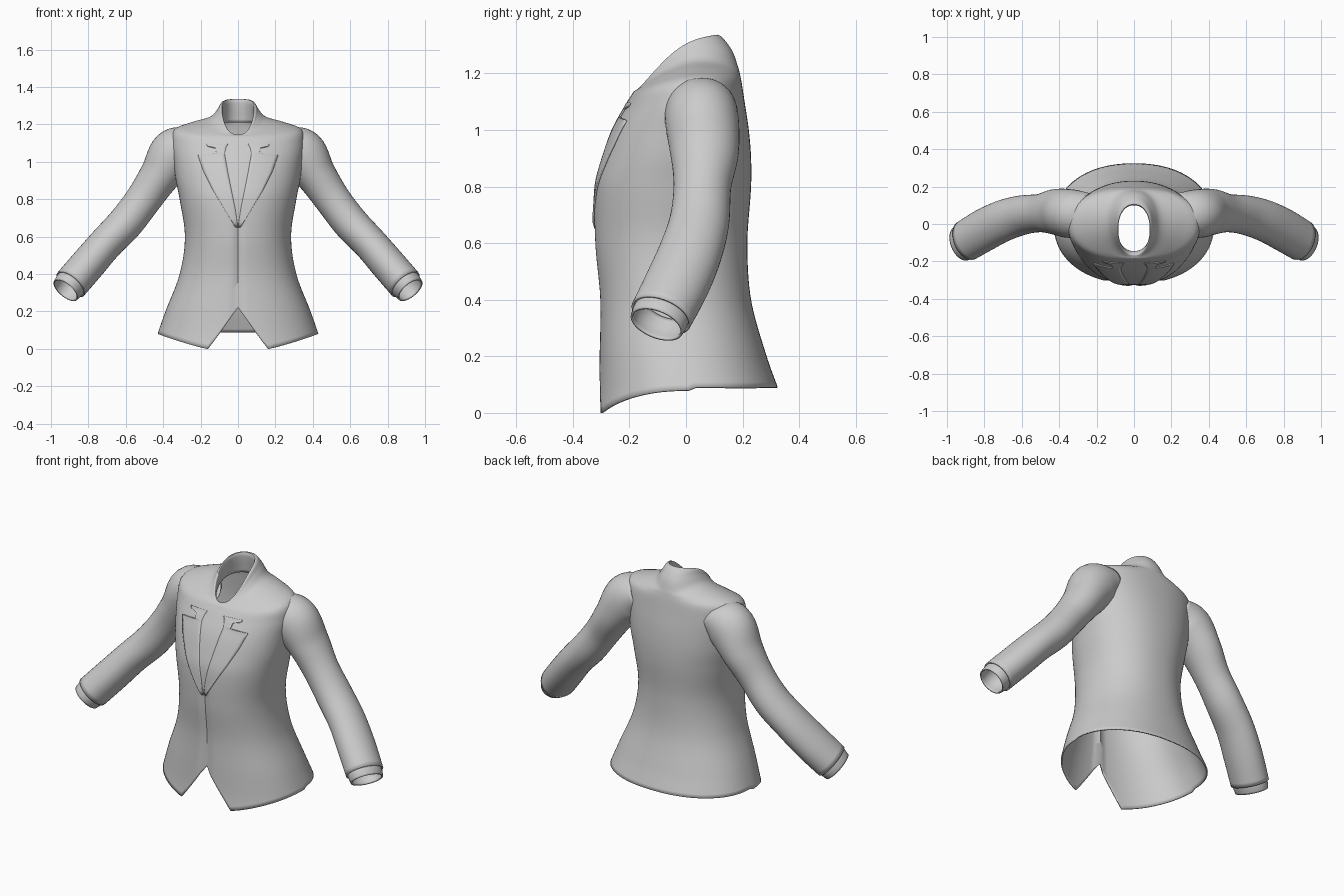
import bpy, math
from mathutils import Vector
from mathutils.bvhtree import BVHTree

if "Cube" in bpy.data.objects:
    bpy.data.objects.remove(bpy.data.objects["Cube"])

cloth = bpy.data.materials.new("grey_cloth")
cloth.diffuse_color = (0.6, 0.6, 0.6, 1)
cloth.use_nodes = True
cloth.node_tree.nodes["Principled BSDF"].inputs["Base Color"].default_value = cloth.diffuse_color


def sample(table, s):
    """Smooth curve through table rows, keyed by their first column."""
    k = [r[0] for r in table]
    n = len(k)
    s = min(max(s, k[0]), k[-1])
    i = max(j for j in range(n - 1) if k[j] <= s)
    h = k[i + 1] - k[i]
    u = (s - k[i]) / h

    def slope(j, c):
        a, b = max(j - 1, 0), min(j + 1, n - 1)
        return (table[b][c] - table[a][c]) / (k[b] - k[a])
    return [table[i][c] * (2*u**3 - 3*u*u + 1) + slope(i, c) * h * (u**3 - 2*u*u + u)
            + table[i+1][c] * (3*u*u - 2*u**3) + slope(i + 1, c) * h * (u**3 - u*u)
            for c in range(1, len(table[0]))]


def loft(name, rows, closed=True, mirror=False, thick=0.008, offset=-1):
    """Skin rows of points; returns vertices and faces for ray casts."""
    m = len(rows[0])
    verts = [p for r in rows for p in r]
    faces = [(i*m + j, i*m + (j+1) % m, (i+1)*m + (j+1) % m, (i+1)*m + j)
             for i in range(len(rows) - 1) for j in range(m if closed else m - 1)]
    me = bpy.data.meshes.new(name)
    me.from_pydata(verts, [], faces)
    me.materials.append(cloth)
    ob = bpy.data.objects.new(name, me)
    bpy.context.collection.objects.link(ob)
    bpy.context.view_layer.objects.active = ob
    bpy.ops.object.select_all(action='DESELECT')
    ob.select_set(True)
    bpy.ops.object.shade_smooth_by_angle(angle=math.radians(50))
    if mirror:
        ob.modifiers.new("mirror", 'MIRROR').use_mirror_merge = False
    sol = ob.modifiers.new("thickness", 'SOLIDIFY')
    sol.thickness, sol.offset = thick, offset
    return verts, faces


# Torso and collar: key, front z, back z, side bulge, half width, front y, back y
body = [
    (0.00, 0.00, 0.00, 0, 0.455, -0.318, 0.355),
    (0.08, 0.08, 0.08, 0, 0.430, -0.310, 0.328),
    (0.20, 0.20, 0.20, 0, 0.388, -0.306, 0.285),
    (0.40, 0.40, 0.40, 0, 0.312, -0.304, 0.230),
    (0.60, 0.60, 0.60, 0, 0.284, -0.322, 0.217),
    (0.80, 0.80, 0.80, 0, 0.312, -0.322, 0.230),
    (0.90, 0.90, 0.90, 0, 0.332, -0.298, 0.230),
    (1.00, 1.00, 1.00, 0, 0.345, -0.263, 0.222),
    (1.10, 1.085, 1.10, 0.005, 0.355, -0.217, 0.207),
    (1.15, 1.12, 1.165, 0.03, 0.340, -0.195, 0.197),
    (1.20, 1.135, 1.20, 0.04, 0.250, -0.185, 0.190),
    (1.25, 1.14, 1.225, 0.053, 0.150, -0.178, 0.183),
    (1.30, 1.143, 1.28, 0.058, 0.112, -0.172, 0.163),
    (1.35, 1.145, 1.332, 0.05, 0.095, -0.166, 0.122),
    (1.38, 1.14, 1.328, 0.045, 0.084, -0.158, 0.100),
    (1.45, 1.12, 1.21, 0.03, 0.090, -0.145, 0.115),
]
COLS = 96


def hem_height(a):
    x = abs(0.42 * math.sin(a))
    if math.cos(a) < 0:
        return 0.09
    if x < 0.135:
        return 0.22 * (1 - x / 0.135)
    return 0.08 * ((x - 0.135) / 0.285) ** 1.1


rows = []
keys = [0.08 + 0.02 * i for i in range(51)] + [1.09 + 0.01 * i for i in range(37)]
for s in keys:
    row = []
    for j in range(COLS):
        a = 2 * math.pi * j / COLS
        hem = hem_height(a)
        # cutaway hem: squeeze the lower rows towards the hem line
        t = hem + (s - 0.08) / 0.37 * (0.45 - hem) if s < 0.45 else s
        zf, zb, bulge, w, yf, yb = sample(body, t)
        sx, cy = math.sin(a), -math.cos(a)
        e = 2 / 2.2
        x = w * math.copysign(abs(sx) ** e, sx)
        y = (yf + yb) / 2 + (yb - yf) / 2 * math.copysign(abs(cy) ** e, cy)
        f = (y - yf) / (yb - yf)
        z = zf + (zb - zf) * f + bulge * math.sin(math.pi * f)
        # closing seam down the front
        if t < 0.66 and cy < 0:
            y += 0.014 * math.exp(-(x / 0.015) ** 2)
        row.append(Vector((x, y, z)))
    rows.append(row)
verts, faces = loft("jacket_body", rows)
surface = BVHTree.FromPolygons(verts, faces)


# Sleeves: key, centre x, y, z, depth radius, in-plane radius
def tube(name, path, steps):
    rings = []
    last = path[-1][0]
    for i in range(steps + 1):
        s = last * i / steps
        x, y, z, rd, rp = sample(path, s)
        p0 = Vector(sample(path, s - 0.1)[:3])
        p1 = Vector(sample(path, s + 0.1)[:3])
        t = (p1 - p0).normalized()
        a = Vector((0, 1, 0))
        a = (a - t * a.dot(t)).normalized()
        b = t.cross(a)
        rings.append([Vector((x, y, z)) + a * rd * math.cos(q) + b * rp * math.sin(q)
                      for q in (2 * math.pi * j / 40 for j in range(40))])
    loft(name, rings, mirror=True)


tube("sleeves", [
    (0, 0.24, 0.050, 1.10, 0.115, 0.095),
    (1, 0.335, 0.055, 1.045, 0.13, 0.135),
    (2, 0.42, 0.065, 0.925, 0.122, 0.108),
    (3, 0.505, 0.058, 0.80, 0.102, 0.096),
    (4, 0.60, 0.047, 0.675, 0.106, 0.095),
    (5, 0.705, 0.015, 0.565, 0.112, 0.092),
    (6, 0.80, -0.032, 0.455, 0.115, 0.094),
    (7, 0.895, -0.088, 0.345, 0.112, 0.094),
], 42)
tube("cuffs", [
    (0, 0.86, -0.068, 0.385, 0.09, 0.082),
    (1, 0.895, -0.088, 0.345, 0.102, 0.086),
    (2, 0.922, -0.104, 0.313, 0.098, 0.080),
], 8)

# Lapels: z, inner x, outer x, laid onto the chest with a notch near the top
lapel = [(0.65, 0.0, 0.012), (0.75, 0.015, 0.075), (0.85, 0.035, 0.135),
         (0.95, 0.055, 0.185), (1.035, 0.07, 0.215), (1.045, 0.072, 0.115),
         (1.075, 0.065, 0.12), (1.085, 0.06, 0.165), (1.10, 0.05, 0.17)]
rows = []
for (z0, a0, b0), (z1, a1, b1) in zip(lapel, lapel[1:]):
    for k in range(4):
        u = k / 4
        z, xi, xo = z0 + (z1 - z0) * u, a0 + (a1 - a0) * u, b0 + (b1 - b0) * u
        row = []
        for j in range(9):
            x = xi + (xo - xi) * j / 8
            hit = surface.ray_cast(Vector((x, -1, z)), Vector((0, 1, 0)))[0]
            y = hit.y if hit else -0.2
            row.append(Vector((x, y - 0.002 - 0.005 * j / 8, z)))
        rows.append(row)
loft("lapels", rows, closed=False, mirror=True, thick=0.006)
